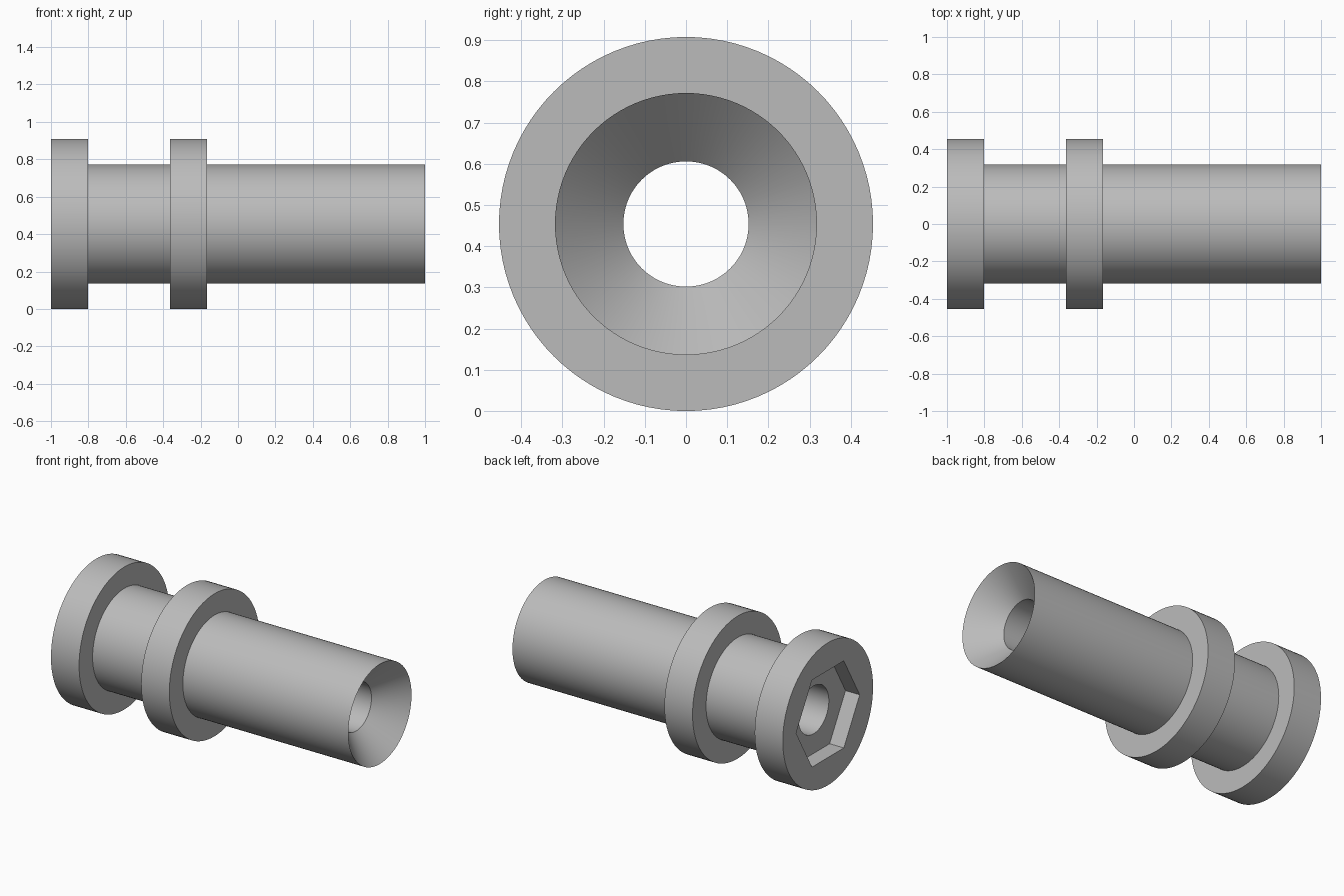
import bpy
import bmesh
from math import pi, radians
from mathutils import Matrix, Vector

SEGMENTS = 96
BODY_R, FLANGE_R, BORE_R = 0.318, 0.454, 0.152
AXIS_Z = FLANGE_R

cube = bpy.data.objects.get("Cube")
if cube:
    bpy.data.objects.remove(cube, do_unlink=True)

grey = bpy.data.materials.new("plain grey")
grey.use_nodes = True
colour = (0.5, 0.5, 0.5, 1)
grey.diffuse_color = colour
grey.node_tree.nodes["Principled BSDF"].inputs["Base Color"].default_value = colour


def finish(bm, name):
    bmesh.ops.recalc_face_normals(bm, faces=bm.faces)
    mesh = bpy.data.meshes.new(name)
    bm.to_mesh(mesh)
    bm.free()
    mesh.materials.append(grey)
    obj = bpy.data.objects.new(name, mesh)
    obj.location.z = AXIS_Z
    bpy.context.collection.objects.link(obj)
    return obj


def lathe(name, profile):
    """Revolve a closed (x, radius) profile around the x axis."""
    bm = bmesh.new()
    verts = [bm.verts.new((x, 0, r)) for x, r in profile]
    edges = [bm.edges.new((v, verts[i - 1])) for i, v in enumerate(verts)]
    bmesh.ops.spin(bm, geom=verts + edges, cent=(0, 0, 0), axis=(1, 0, 0),
                   angle=2 * pi, steps=SEGMENTS, use_merge=True)
    bmesh.ops.remove_doubles(bm, verts=bm.verts, dist=1e-5)
    return finish(bm, name)


# Flanged sleeve with a through bore and a conical mouth
sleeve = lathe("flanged_sleeve", [
    (-1, BORE_R), (-1, FLANGE_R), (-0.802, FLANGE_R), (-0.802, BODY_R),
    (-0.364, BODY_R), (-0.364, FLANGE_R), (-0.166, FLANGE_R), (-0.166, BODY_R),
    (1, BODY_R), (0.834, BORE_R),
])

# Hexagonal socket cutter in the flanged end, corners pointing to the sides
bm = bmesh.new()
bmesh.ops.create_cone(bm, cap_ends=True, segments=6, radius1=0.32, radius2=0.32,
                      depth=0.2, matrix=Matrix.Translation((-1, 0, 0))
                      @ Matrix.Rotation(radians(90), 4, "Y"))
corner = max(bm.verts, key=lambda v: v.co.y)
if abs(corner.co.z) > 0.01:
    bmesh.ops.rotate(bm, verts=bm.verts, cent=Vector((-1, 0, 0)),
                     matrix=Matrix.Rotation(radians(30), 3, "X"))
cutter = finish(bm, "hex_socket_cutter")
cutter.hide_render = True

# Cut the socket, then shade with sharp edges kept
bpy.ops.object.select_all(action="DESELECT")
bpy.context.view_layer.objects.active = sleeve
sleeve.select_set(True)
cut = sleeve.modifiers.new("hex_socket", "BOOLEAN")
cut.operation = "DIFFERENCE"
cut.solver = "EXACT"
cut.object = cutter
bpy.ops.object.modifier_apply(modifier=cut.name)
bpy.data.objects.remove(cutter, do_unlink=True)
bpy.ops.object.shade_smooth_by_angle(angle=radians(30))
